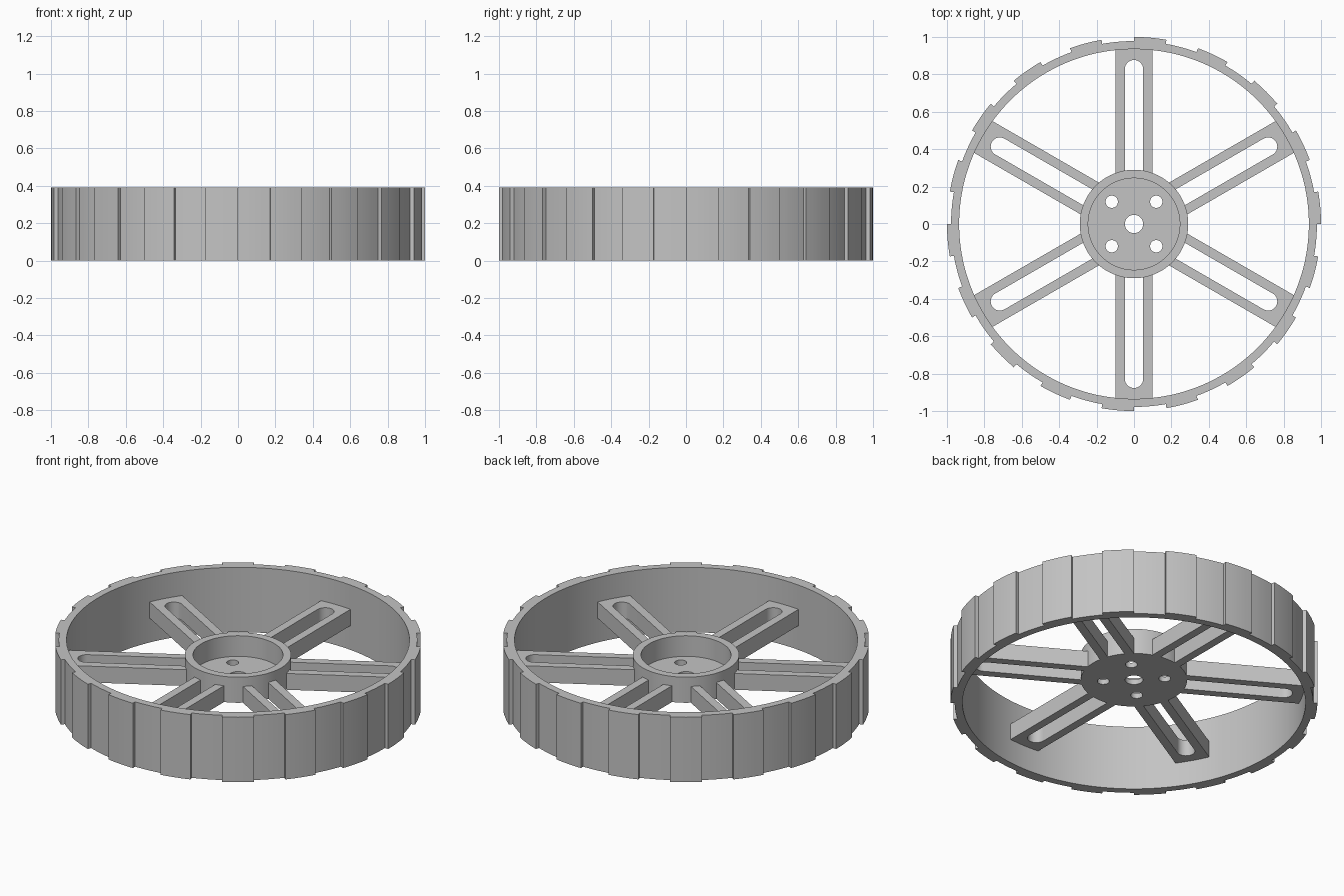
import bpy, bmesh
from math import cos, sin, pi, radians

cube = bpy.data.objects.get("Cube")
if cube:
    bpy.data.objects.remove(cube, do_unlink=True)

grey = bpy.data.materials.new("plain_grey")
grey.use_nodes = True
grey.diffuse_color = (0.55, 0.55, 0.55, 1)
grey.node_tree.nodes["Principled BSDF"].inputs["Base Color"].default_value = (0.55, 0.55, 0.55, 1)

# Main dimensions
HEIGHT = 0.39
WEB_LOW, WEB_HIGH, HUB_TOP, FLOOR = 0.146, 0.244, 0.30, 0.176
RIM_INNER, RIM_LOW, RIM_HIGH = 0.935, 0.978, 1.0
HUB_R, RECESS_R = 0.29, 0.245


def prism(name, outline, z0, z1):
    """Extrude a flat outline from z0 to z1."""
    bm = bmesh.new()
    face = bm.faces.new([bm.verts.new((x, y, z0)) for x, y in outline])
    top = bmesh.ops.extrude_face_region(bm, geom=[face])["geom"]
    moved = [v for v in top if isinstance(v, bmesh.types.BMVert)]
    bmesh.ops.translate(bm, verts=moved, vec=(0, 0, z1 - z0))
    bmesh.ops.recalc_face_normals(bm, faces=bm.faces)
    mesh = bpy.data.meshes.new(name)
    bm.to_mesh(mesh)
    bm.free()
    mesh.materials.append(grey)
    obj = bpy.data.objects.new(name, mesh)
    bpy.context.collection.objects.link(obj)
    return obj


def arc(r, start, end, steps, cx=0, cy=0):
    """Points on an arc, angles in degrees, both ends included."""
    angles = [radians(start + (end - start) * i / steps) for i in range(steps + 1)]
    return [(cx + r * cos(a), cy + r * sin(a)) for a in angles]


def circle(r, steps, cx=0, cy=0):
    return arc(r, 0, 360, steps, cx, cy)[:-1]


def cut(obj, outline, z0, z1):
    """Cut a prism out of obj and discard the cutter."""
    cutter = prism("cutter", outline, z0, z1)
    mod = obj.modifiers.new("cut", "BOOLEAN")
    mod.operation, mod.solver, mod.object = "DIFFERENCE", "EXACT", cutter
    bpy.context.view_layer.objects.active = obj
    bpy.ops.object.modifier_apply(modifier=mod.name)
    bpy.data.objects.remove(cutter, do_unlink=True)


def smooth(obj):
    bpy.ops.object.select_all(action="DESELECT")
    obj.select_set(True)
    bpy.context.view_layer.objects.active = obj
    bpy.ops.object.shade_smooth_by_angle(angle=radians(25))


# Rim with eighteen raised treads
tread = []
for i in range(36):
    tread += arc(RIM_LOW if i % 2 else RIM_HIGH, i * 10, i * 10 + 10, 4)
rim = prism("rim", tread, 0, HEIGHT)
cut(rim, circle(RIM_INNER, 144), -0.1, HEIGHT + 0.1)
smooth(rim)

# Hub cup with a recess, an axle hole and four bolt holes
hub = prism("hub", circle(HUB_R, 96), WEB_LOW, HUB_TOP)
cut(hub, circle(RECESS_R, 96), FLOOR, HUB_TOP + 0.1)
cut(hub, circle(0.049, 32), 0, 0.25)
for sx in (-1, 1):
    for sy in (-1, 1):
        cut(hub, circle(0.033, 24, sx * 0.119, sy * 0.119), 0, 0.25)
smooth(hub)

# Six slotted spokes, each a U shape rooted in the hub wall
HALF, SLOT, ROOT, TIP = 0.098, 0.049, 0.265, 0.945
spoke_outline = ([(ROOT, -HALF), (TIP, -HALF), (TIP, HALF), (ROOT, HALF), (ROOT, SLOT)]
                 + arc(SLOT, 90, -90, 16, 0.828, 0) + [(ROOT, -SLOT)])
for i in range(6):
    spoke = prism(f"spoke_{i + 1}", spoke_outline, WEB_LOW, WEB_HIGH)
    spoke.rotation_euler.z = radians(30 + 60 * i)
    smooth(spoke)
